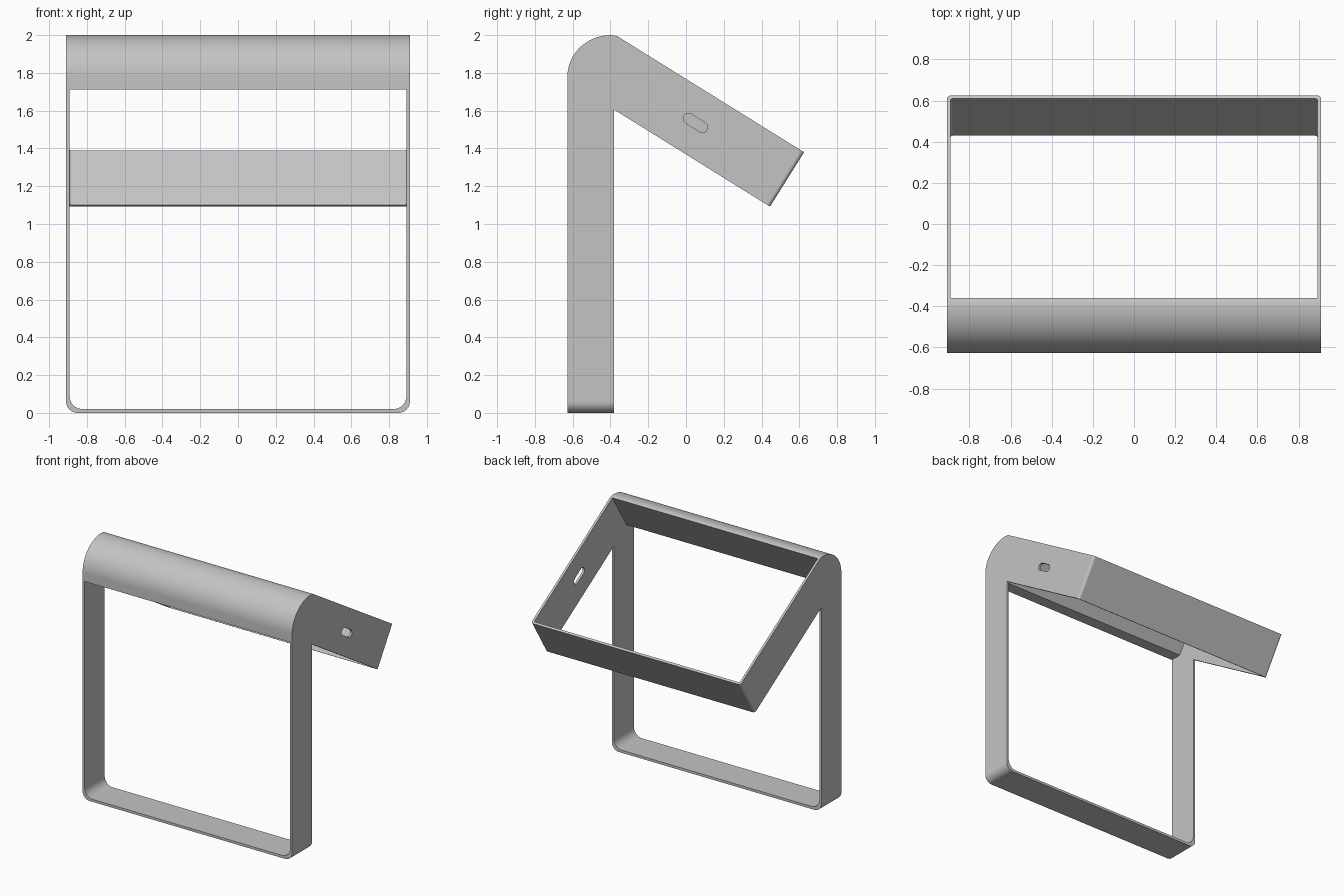
import bpy, bmesh, math
from mathutils import Vector

if "Cube" in bpy.data.objects:
    bpy.data.objects.remove(bpy.data.objects["Cube"])

HALF_W, WALL = 0.91, 0.018
INNER = HALF_W - WALL
SLOPE = Vector((0, 0.847, -0.531))   # direction down the arms
DEPTH = Vector((0, -0.531, -0.847))  # direction through the arms

grey = bpy.data.materials.new("light grey")
grey.use_nodes = True
grey.diffuse_color = (0.55, 0.55, 0.55, 1)
grey.node_tree.nodes["Principled BSDF"].inputs["Base Color"].default_value = (0.55, 0.55, 0.55, 1)


def prism(name, points, offset, round_edge=None, radius=0, segments=8):
    """Extrude a closed outline by offset, rounding the edges picked by round_edge."""
    bm = bmesh.new()
    face = bm.faces.new([bm.verts.new(p) for p in points])
    ext = bmesh.ops.extrude_face_region(bm, geom=[face])
    bmesh.ops.translate(bm, vec=offset, verts=[v for v in ext["geom"] if isinstance(v, bmesh.types.BMVert)])
    bmesh.ops.recalc_face_normals(bm, faces=bm.faces)
    if round_edge:
        edges = [e for e in bm.edges if round_edge(*(v.co for v in e.verts))]
        bmesh.ops.bevel(bm, geom=edges, offset=radius, segments=segments, profile=0.5, affect="EDGES")
    mesh = bpy.data.meshes.new(name)
    bm.to_mesh(mesh)
    bm.free()
    mesh.materials.append(grey)
    obj = bpy.data.objects.new(name, mesh)
    bpy.context.collection.objects.link(obj)
    return obj


# Side outline: upright leg, rounded hood, sloping arm
tip_top = Vector((0, 0.625, 1.38))
tip_low = tip_top + DEPTH * 0.34
outline = [(-0.628, 0), (-0.628, 1.72)]
for i in range(17):
    a = math.pi - i * math.pi / 32
    outline.append((-0.398 + 0.23 * math.cos(a), 1.78 + 0.22 * math.sin(a)))
outline += [(-0.365, 1.995), tip_top.yz, tip_low.yz, (-0.38, 1.605), (-0.38, 0)]
stand = prism("stand_frame", [(-HALF_W, y, z) for y, z in outline], (2 * HALF_W, 0, 0),
              lambda a, b: abs(a.x - b.x) < 1e-4 and min(a.y, b.y) > 0.3, 0.02, 5)

# Round the foot corners
bm = bmesh.new()
bm.from_mesh(stand.data)
foot_edges = [e for e in bm.edges if all(v.co.z < 1e-4 and abs(v.co.x) > HALF_W - 1e-4 for v in e.verts)
              and abs(e.verts[0].co.x - e.verts[1].co.x) < 1e-4]
bmesh.ops.bevel(bm, geom=foot_edges, offset=0.06, segments=8, profile=0.5, affect="EDGES")
bm.to_mesh(stand.data)
bm.free()

# Opening between the legs, with rounded lower corners
leg_opening = prism("leg_opening_cutter",
                    [(-INNER, -0.9, 0.02), (INNER, -0.9, 0.02), (INNER, -0.9, 1.712), (-INNER, -0.9, 1.712)],
                    (0, 0.55, 0), lambda a, b: max(a.z, b.z) < 0.03 and abs(a.x - b.x) < 1e-4, 0.07)

# Opening between the arms, square to their slope
front_top = Vector((0, -0.36, 1.992)) - DEPTH * 0.1
back_top = tip_top - SLOPE * WALL - DEPTH * 0.1
corners = [front_top, back_top, back_top + DEPTH * 0.6, front_top + DEPTH * 0.6]
arm_opening = prism("arm_opening_cutter", [(-INNER, p.y, p.z) for p in corners], (2 * INNER, 0, 0),
                    lambda a, b: abs(a.x - b.x) < 1e-4 and min(a.y, b.y) > 0.2
                    and (a - b).normalized().dot(DEPTH) ** 2 > 0.9, 0.01, 4)

# Rounded slot through one arm
slot_points = []
for i in range(20):
    a = -math.pi / 2 + math.pi * (i if i < 10 else i - 1) / 9
    shift = 0.043 if i < 10 else -0.043
    p = Vector((0.8, 0.05, 1.535)) + SLOPE * (shift + 0.028 * math.cos(a)) - DEPTH * 0.028 * math.sin(a)
    slot_points.append(p)
slot = prism("slot_cutter", slot_points, (0.2, 0, 0))

# Cut the openings
bpy.context.view_layer.objects.active = stand
stand.select_set(True)
for cutter in (leg_opening, arm_opening, slot):
    cut = stand.modifiers.new(cutter.name, "BOOLEAN")
    cut.operation, cut.solver, cut.object = "DIFFERENCE", "EXACT", cutter
    cutter.hide_render = True
    bpy.ops.object.modifier_apply(modifier=cut.name)
for cutter in (leg_opening, arm_opening, slot):
    bpy.data.objects.remove(cutter)

# Smooth curves, crisp flat faces
bpy.ops.object.shade_smooth_by_angle(angle=math.radians(25))
weighted = stand.modifiers.new("flat_face_normals", "WEIGHTED_NORMAL")
weighted.keep_sharp = True
